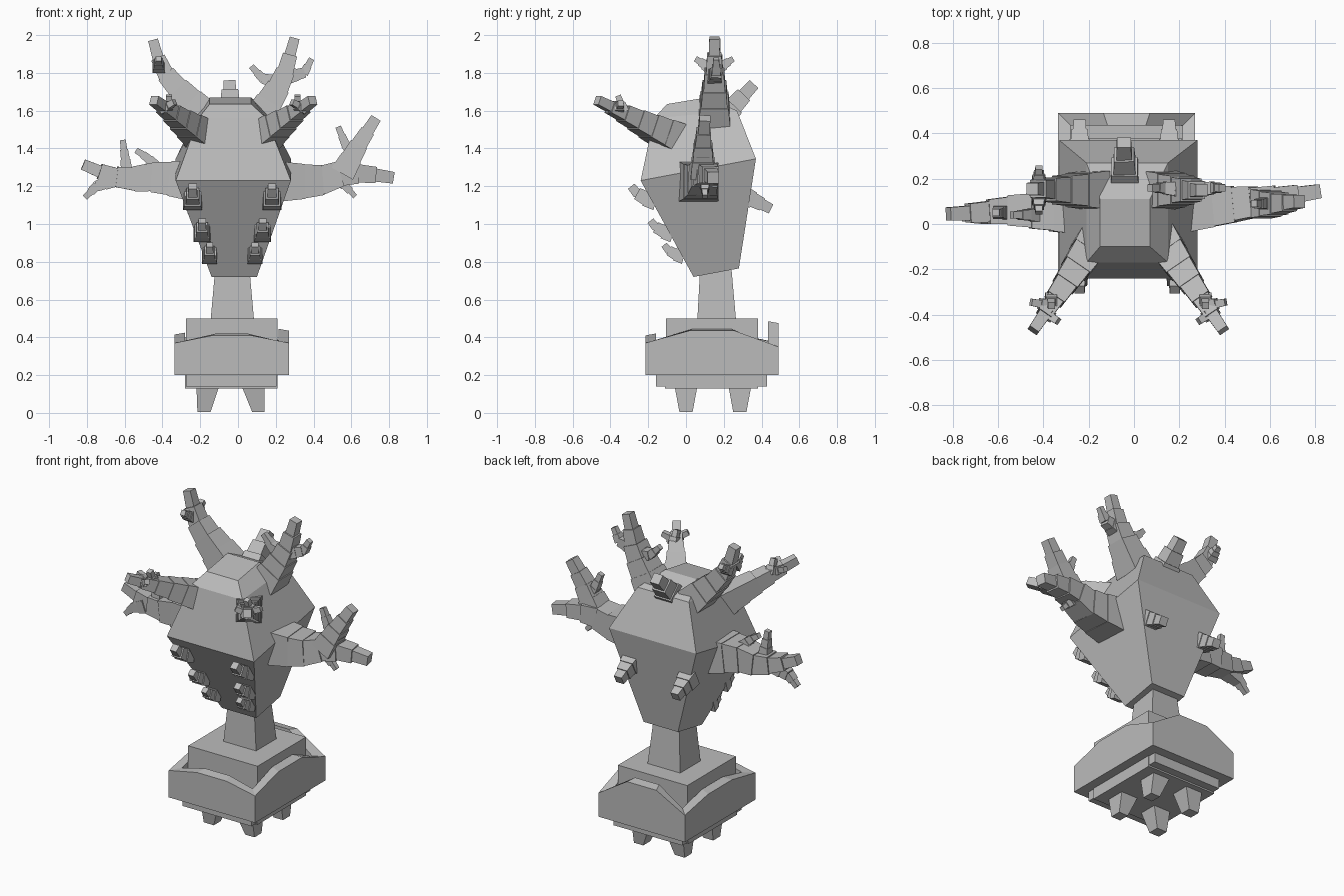
import bpy, bmesh
from mathutils import Vector

if "Cube" in bpy.data.objects:
    bpy.data.objects.remove(bpy.data.objects["Cube"])

stone = bpy.data.materials.new("stone grey")
stone.diffuse_color = (0.5, 0.5, 0.5, 1)
stone.use_nodes = True
stone.node_tree.nodes["Principled BSDF"].inputs["Base Color"].default_value = stone.diffuse_color


def loft(bm, loops):
    """Skin a stack of equal-length point loops and cap both ends."""
    rings = [[bm.verts.new(p) for p in loop] for loop in loops]
    n = len(rings[0])
    for a, b in zip(rings, rings[1:]):
        for i in range(n):
            j = (i + 1) % n
            bm.faces.new((a[i], a[j], b[j], b[i]))
    bm.faces.new(rings[0][::-1])
    bm.faces.new(rings[-1])


def finish(name, bm):
    bmesh.ops.recalc_face_normals(bm, faces=bm.faces)
    me = bpy.data.meshes.new(name)
    bm.to_mesh(me)
    bm.free()
    me.materials.append(stone)
    ob = bpy.data.objects.new(name, me)
    bpy.context.collection.objects.link(ob)
    return ob


def rect(x0, x1, y0, y1, z0, z1=None):
    """Rectangle whose front edge lies at z0 and back edge at z1."""
    z1 = z0 if z1 is None else z1
    return [(x0, y0, z0), (x1, y0, z0), (x1, y1, z1), (x0, y1, z1)]


def block(name, *loops):
    bm = bmesh.new()
    loft(bm, loops)
    return finish(name, bm)


def resample(pts, n):
    """n + 1 evenly spaced points on a polyline."""
    pts = [Vector(p) for p in pts]
    lens = [(b - a).length for a, b in zip(pts, pts[1:])]
    out = []
    for k in range(n + 1):
        d = sum(lens) * k / n
        for i, l in enumerate(lens):
            if d <= l or i == len(lens) - 1:
                out.append(pts[i].lerp(pts[i + 1], d / l))
                break
            d -= l
    return out


def limb(name, pts, s0, s1, n, ref=(0, 1, 0)):
    """Chain of stepped, tapering square segments along a path."""
    bm = bmesh.new()
    p = resample(pts, n)
    for i in range(n):
        a, b = p[i], p[i + 1]
        d = (b - a).normalized()
        u = d.cross(Vector(ref)).normalized()
        v = d.cross(u)
        s = s0 + (s1 - s0) * i / max(1, n - 1)
        loops = []
        for c, w in ((a - d * s * 0.12, s), (b, s * 0.88)):
            loops.append([c + (u * x + v * y) * w / 2
                          for x, y in ((-1, -1), (1, -1), (1, 1), (-1, 1))])
        loft(bm, loops)
    return finish(name, bm)


# feet
for x, bx0, bx1 in ((-0.16, -0.215, -0.145), (0.08, 0.075, 0.14)):
    for y in (0.0, 0.285):
        block("foot", rect(bx0, bx1, y - 0.035, y + 0.035, 0.005),
              rect(x - 0.06, x + 0.06, y - 0.06, y + 0.06, 0.14))

# base: lower plates and raised plinth
block("lower_plate", rect(-0.28, 0.21, -0.11, 0.38, 0.13), rect(-0.28, 0.21, -0.11, 0.38, 0.22))
block("under_step", rect(-0.275, 0.205, -0.16, 0.43, 0.14), rect(-0.275, 0.205, -0.16, 0.43, 0.22))
block("plinth", rect(-0.275, 0.21, -0.105, 0.38, 0.25), rect(-0.275, 0.21, -0.105, 0.38, 0.5))

# base: tray with an arched rim on every side
X0, X1, Y0, Y1 = -0.335, 0.27, -0.215, 0.49
corners = [(X0, Y0, 0.37), (X1, Y0, 0.37), (X1, Y1, 0.35), (X0, Y1, 0.37)]
arches = [0.41, 0.435, 0.475, 0.415]
outer = []
for i, c in enumerate(corners):
    a, b = Vector(c), Vector(corners[(i + 1) % 4])
    outer.append(a)
    for t in (0.33, 0.67):
        m = a.lerp(b, t)
        m.z = arches[i]
        outer.append(m)
mid = Vector(((X0 + X1) / 2, (Y0 + Y1) / 2, 0))
kx, ky = 1 - 0.055 / 0.3025, 1 - 0.055 / 0.3525


def inset(p, z):
    return Vector((mid.x + (p.x - mid.x) * kx, mid.y + (p.y - mid.y) * ky, z))


block("base_tray", [Vector((p.x, p.y, 0.2)) for p in outer], outer,
      [inset(p, p.z + 0.01) for p in outer], [inset(p, 0.34) for p in outer])

# neck and faceted body
block("neck", rect(-0.145, 0.085, 0.06, 0.265, 0.49), rect(-0.12, 0.06, 0.075, 0.24, 0.77))
block("body",
      rect(-0.14, 0.10, 0.04, 0.28, 0.72, 0.765),
      rect(-0.33, 0.28, -0.24, 0.37, 1.23, 1.345),
      rect(-0.21, 0.15, -0.17, 0.27, 1.56, 1.60),
      rect(-0.15, 0.07, -0.10, 0.11, 1.635, 1.67))

# left arm and its twigs
limb("left_arm", [(-.27, .06, 1.23), (-.44, .06, 1.25), (-.58, .06, 1.235),
                  (-.69, .05, 1.26), (-.82, .045, 1.315)], 0.21, 0.065, 6)
limb("left_arm_twig", [(-.67, .04, 1.23), (-.75, .04, 1.2), (-.81, .04, 1.14)], 0.08, 0.035, 4)
limb("left_arm_twig", [(-.59, .05, 1.29), (-.60, .05, 1.37), (-.61, .05, 1.445)], 0.06, 0.035, 3)
limb("left_arm_twig", [(-.44, .04, 1.31), (-.49, .04, 1.36), (-.54, .04, 1.39)], 0.06, 0.035, 3)

# right arm, its upper fork and twigs
limb("right_arm", [(.25, .07, 1.225), (.42, .085, 1.225), (.54, .10, 1.265),
                   (.66, .12, 1.27), (.82, .145, 1.245)], 0.21, 0.07, 6)
limb("right_arm_fork", [(.56, .09, 1.28), (.64, .09, 1.42), (.73, .10, 1.56)], 0.13, 0.065, 4)
limb("right_arm_twig", [(.63, .09, 1.34), (.57, .09, 1.42), (.53, .09, 1.515)], 0.07, 0.035, 4)
limb("right_arm_twig", [(.54, .10, 1.23), (.58, .10, 1.19), (.62, .10, 1.145)], 0.06, 0.03, 3)

# forward horns with twigs, mirrored about the body centre
for s, name in ((-1, "front_left_horn"), (1, "front_right_horn")):
    def m(x, y, z):
        return (-0.025 + s * x, y, z)
    limb(name, [m(.14, -.06, 1.45), m(.42, -.47, 1.655)], 0.165, 0.055, 6, (0, 0, 1))
    limb(name + "_twig", [m(.35, -.36, 1.61), m(.43, -.345, 1.64)], 0.055, 0.035, 2, (0, 0, 1))
    limb(name + "_twig", [m(.37, -.39, 1.61), m(.31, -.43, 1.645)], 0.055, 0.035, 2, (0, 0, 1))
    limb(name + "_twig", [m(.34, -.33, 1.60), m(.34, -.36, 1.68)], 0.055, 0.035, 2)

# upper left horn with front and back twigs
limb("upper_left_horn", [(-.18, .15, 1.58), (-.35, .15, 1.75), (-.41, .155, 1.83),
                         (-.45, .155, 1.975)], 0.17, 0.06, 5)
for s in (-1, 1):
    limb("upper_left_twig", [(-.42, .15 + s * .03, 1.83), (-.42, .15 + s * .10, 1.875)],
         0.065, 0.035, 3, (1, 0, 0))

# upper right horn with side twigs
limb("upper_right_horn", [(.12, .15, 1.57), (.24, .15, 1.77), (.30, .15, 1.985)], 0.17, 0.06, 5)
limb("upper_right_twig", [(.22, .15, 1.75), (.13, .16, 1.77), (.07, .16, 1.835)], 0.075, 0.035, 4)
limb("upper_right_twig", [(.27, .15, 1.78), (.35, .16, 1.80), (.39, .16, 1.875)], 0.075, 0.035, 4)

# back horn
limb("back_horn", [(-.04, .20, 1.57), (-.045, .36, 1.74)], 0.13, 0.07, 3, (1, 0, 0))

# nubs on the front and back of the body
for x, y, z, s in ((.21, -.17, 1.125, .10), (.16, -.08, .95, .09), (.12, -.02, .83, .08)):
    for side in (-1, 1):
        c = Vector((-0.03 + side * x, y, z))
        limb("front_nub", [c, c + Vector((0, -1.2, .35)) * s * .65, c + Vector((0, -1.2, .75)) * s],
             s, s * 0.5, 3, (1, 0, 0))
for x in (-.24, .155):
    limb("back_nub", [(x, .31, 1.15), (x, .45, 1.08)], 0.10, 0.06, 3, (1, 0, 0))
